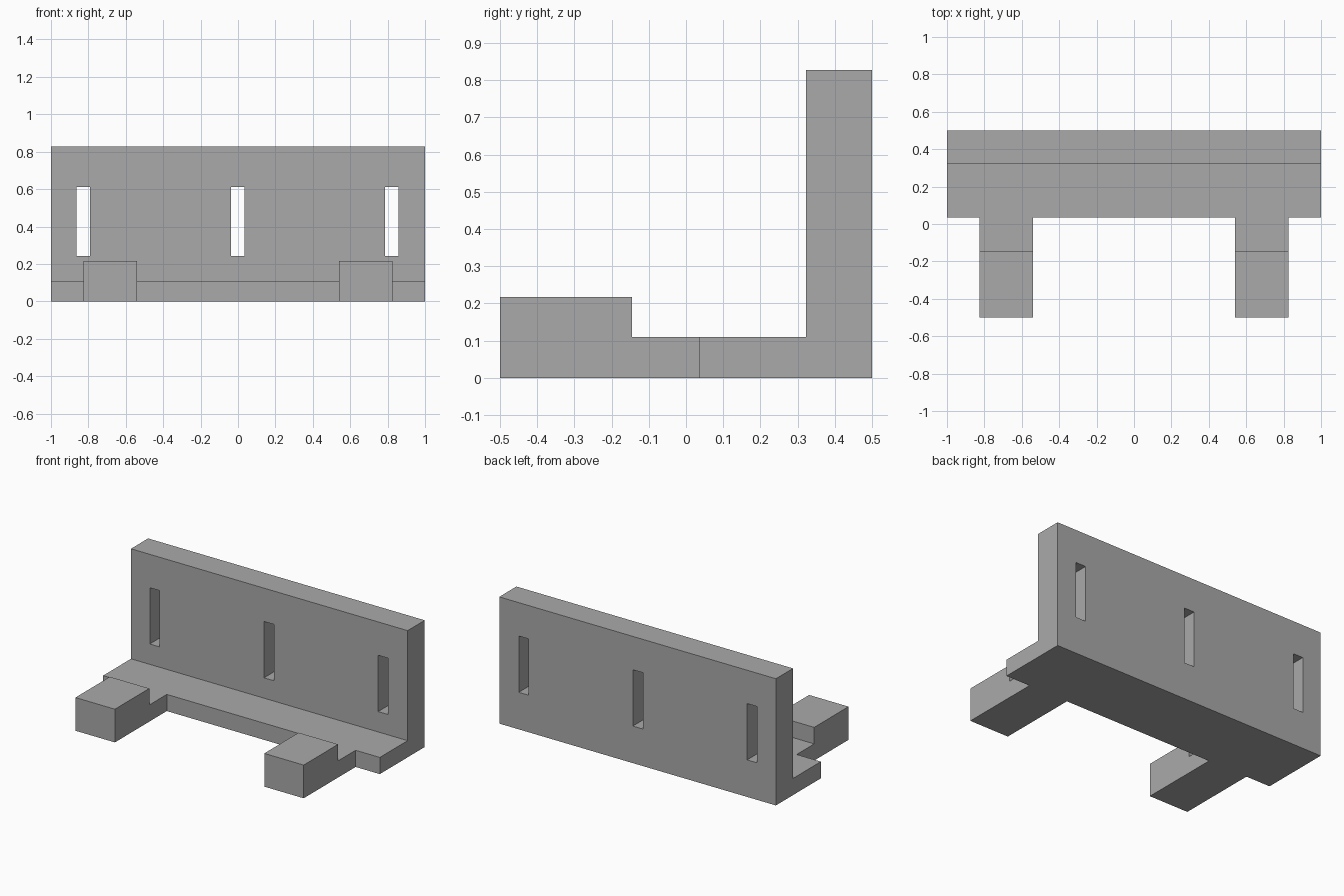
import bpy
import bmesh

cube = bpy.data.objects.get("Cube")
if cube:
    bpy.data.objects.remove(cube, do_unlink=True)

grey = bpy.data.materials.new("plain grey")
grey.use_nodes = True
GREY = (0.4, 0.4, 0.4, 1)
grey.diffuse_color = GREY
grey.node_tree.nodes["Principled BSDF"].inputs["Base Color"].default_value = GREY


def extrude_profile(name, profile, x0, x1):
    """Solid made by sweeping a (y, z) profile from x0 to x1."""
    bm = bmesh.new()
    face = bm.faces.new([bm.verts.new((x0, y, z)) for y, z in profile])
    swept = bmesh.ops.extrude_face_region(bm, geom=[face], use_keep_orig=True)
    verts = [v for v in swept["geom"] if isinstance(v, bmesh.types.BMVert)]
    bmesh.ops.translate(bm, verts=verts, vec=(x1 - x0, 0, 0))
    bmesh.ops.recalc_face_normals(bm, faces=bm.faces[:])
    mesh = bpy.data.meshes.new(name)
    bm.to_mesh(mesh)
    bm.free()
    mesh.materials.append(grey)
    obj = bpy.data.objects.new(name, mesh)
    bpy.context.collection.objects.link(obj)
    return obj


def combine(target, tool, operation):
    """Apply a boolean to the target and discard the tool."""
    mod = target.modifiers.new(operation, "BOOLEAN")
    mod.operation = operation
    mod.solver = "EXACT"
    mod.object = tool
    bpy.context.view_layer.objects.active = target
    bpy.ops.object.modifier_apply(modifier=mod.name)
    bpy.data.objects.remove(tool, do_unlink=True)


FRONT, STEP, LEDGE, WALL, BACK = -0.5, -0.145, 0.036, 0.323, 0.5
BASE_TOP, FOOT_TOP, WALL_TOP = 0.109, 0.217, 0.828

# Upright wall with its ledge
bracket = extrude_profile("wall_bracket", [
    (LEDGE, 0), (BACK, 0), (BACK, WALL_TOP), (WALL, WALL_TOP),
    (WALL, BASE_TOP), (LEDGE, BASE_TOP)], -1, 1)

# Stepped feet reaching forward, one on each side
for side in (-1, 1):
    inner, outer = sorted((side * 0.54, side * 0.825))
    foot = extrude_profile("foot", [
        (FRONT, 0), (LEDGE, 0), (LEDGE, BASE_TOP), (STEP, BASE_TOP),
        (STEP, FOOT_TOP), (FRONT, FOOT_TOP)], inner, outer)
    combine(bracket, foot, "UNION")

# Tall slots through the wall
for x in (-0.828, -0.002, 0.823):
    slot = extrude_profile("slot_cutter", [
        (WALL - 0.1, 0.242), (BACK + 0.1, 0.242),
        (BACK + 0.1, 0.61), (WALL - 0.1, 0.61)], x - 0.036, x + 0.036)
    slot.hide_render = True
    combine(bracket, slot, "DIFFERENCE")
